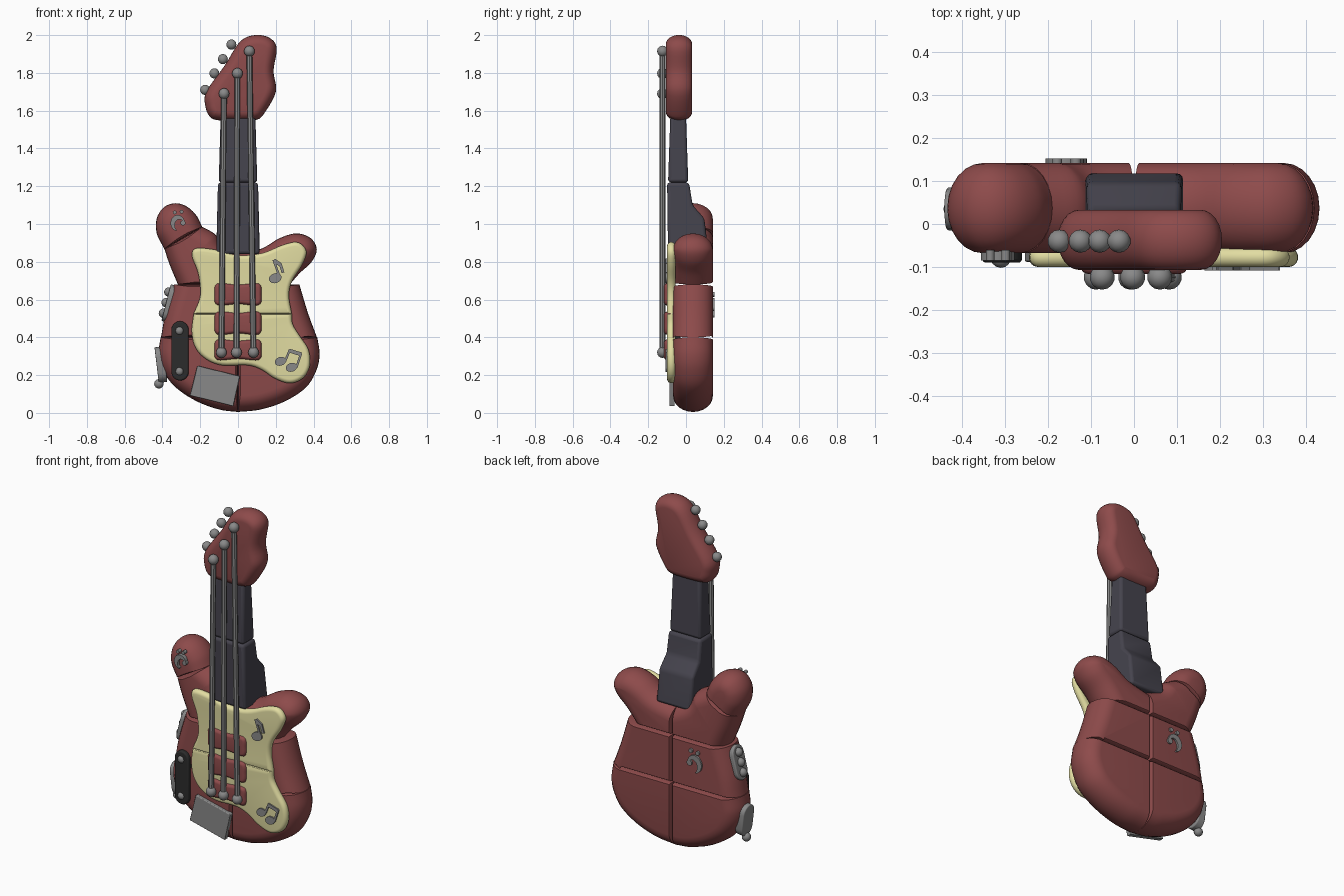
import bpy, bmesh
from math import sin, cos, pi, radians
from mathutils import Vector, Matrix

if "Cube" in bpy.data.objects:
    bpy.data.objects.remove(bpy.data.objects["Cube"])


def material(name, r, g, b):
    m = bpy.data.materials.new(name)
    m.diffuse_color = (r, g, b, 1)
    m.use_nodes = True
    m.node_tree.nodes["Principled BSDF"].inputs["Base Color"].default_value = m.diffuse_color
    return m


RED = material("red", 0.27, 0.07, 0.07)
CREAM = material("cream", 0.76, 0.72, 0.36)
CHARCOAL = material("charcoal", 0.06, 0.057, 0.075)
BLACK = material("black", 0.025, 0.025, 0.025)
METAL = material("metal", 0.25, 0.25, 0.25)


def finish(bm, name, mat, bevel=0, matrix=None):
    bmesh.ops.recalc_face_normals(bm, faces=bm.faces)
    me = bpy.data.meshes.new(name)
    bm.to_mesh(me)
    bm.free()
    if matrix:
        me.transform(matrix)
    me.materials.append(mat)
    ob = bpy.data.objects.new(name, me)
    bpy.context.collection.objects.link(ob)
    if bevel:
        mod = ob.modifiers.new("bevel", "BEVEL")
        mod.width, mod.segments = bevel, 3
    return ob


def smooth(pts, closed=False, n=5):
    """Catmull-Rom curve through the points."""
    p = [Vector(q) for q in pts]
    if len(p) < 3:
        return p
    p = [p[-1]] + p + p[:2] if closed else [2 * p[0] - p[1]] + p + [2 * p[-1] - p[-2]]
    out = []
    for a, b, c, d in zip(p, p[1:], p[2:], p[3:]):
        for i in range(n):
            t = i / n
            out.append(0.5 * (2 * b + (c - a) * t + (2 * a - 5 * b + 4 * c - d) * t * t
                              + (3 * b - a - 3 * c + d) * t ** 3))
    return out if closed else out + [p[-2]]


def pillow(name, chains, y0, y1, r, s, mat, closed=False):
    """Cushion solid: chains get a wide rounding r, straight seams between them a small one s."""
    pts, rad = [], []
    for ch in chains:
        c = smooth(ch, closed)
        pts += c
        rad += [r] * (len(c) - 1) + [r if closed else s]
    n = len(pts)
    area = sum(pts[i - 1].cross(pts[i]) for i in range(n))
    nrm = []
    for i in range(n):
        d = (pts[(i + 1) % n] - pts[i]).normalized()
        nrm.append(Vector((-d.y, d.x)) * (1 if area > 0 else -1))
    shift = []
    for i in range(n):
        a, b, da, db = nrm[i - 1], nrm[i], rad[i - 1], rad[i]
        det = a.cross(b)
        if da == db or abs(det) < 0.1:
            shift.append((a + b) * (da + db) / 2 / max(0.3, 1 + a.dot(b)))
        else:
            shift.append(Vector((da * b.y - db * a.y, a.x * db - b.x * da)) / det)
    bm = bmesh.new()
    rings = []
    for k in range(-6, 7):
        th = k * pi / 12
        y = (y0 + y1) / 2 + (y1 - y0) / 2 * sin(th)
        ring = []
        for p, v in zip(pts, shift):
            q = p + v * (1 - cos(th))
            ring.append(bm.verts.new((q.x, y, q.y)))
        rings.append(ring)
    for a, b in zip(rings, rings[1:]):
        for i in range(n):
            bm.faces.new((a[i - 1], a[i], b[i], b[i - 1]))
    bm.faces.new(rings[0])
    bm.faces.new(rings[-1])
    return finish(bm, name, mat)


def prism(name, pts, y0, y1, mat, bevel=0, matrix=None):
    bm = bmesh.new()
    f = bm.faces.new([bm.verts.new((x, y0, z)) for x, z in pts])
    ext = bmesh.ops.extrude_face_region(bm, geom=[f])["geom"]
    bmesh.ops.translate(bm, vec=(0, y1 - y0, 0), verts=[g for g in ext if isinstance(g, bmesh.types.BMVert)])
    return finish(bm, name, mat, bevel, matrix)


def ball(name, loc, r, mat=METAL, matrix=None):
    bm = bmesh.new()
    bmesh.ops.create_uvsphere(bm, u_segments=14, v_segments=8, radius=r, matrix=Matrix.Translation(loc))
    return finish(bm, name, mat, 0, matrix)


def ellipse(x, z, a, b, tilt=0.0, n=16):
    return [(x + a * cos(t) * cos(tilt) - b * sin(t) * sin(tilt), z + a * cos(t) * sin(tilt) + b * sin(t) * cos(tilt))
            for t in (2 * pi * i / n for i in range(n))]


def stadium(x, z, w, h, n=8):
    r = w / 2
    return [(x + r * cos(pi * i / n + q), z + (h / 2 - r) * (1 if q == 0 else -1) + r * sin(pi * i / n + q))
            for q in (0, pi) for i in range(n + 1)]


def bar(a, b, w):
    a, b = Vector(a), Vector(b)
    d = (b - a).normalized() * w / 2
    s = Vector((-d.y, d.x))
    return [a + s, a - s, b - s, b + s]


# Body: six cushions plus the horn tip
Y0, Y1, R, S = -0.068, 0.142, 0.083, 0.012
body = {
    "body_lower_left": [[(0, .005), (-.1, .018), (-.22, .062), (-.33, .135), (-.395, .22), (-.42, .31), (-.41, .4)],
                        [(0, .4)]],
    "body_lower_right": [[(0, .005), (.12, .018), (.25, .062), (.36, .135), (.415, .225), (.432, .31), (.42, .4)],
                         [(0, .4)]],
    "body_middle_left": [[(-.408, .4), (-.385, .52), (-.338, .68)], [(0, .68)], [(0, .4)]],
    "body_middle_right": [[(.418, .4), (.37, .53), (.325, .68)], [(0, .68)], [(0, .4)]],
    "body_upper_left": [[(-.39, .868), (-.36, .78), (-.318, .68)], [(0, .68)],
                        [(0, .84), (-.08, .885), (-.12, .945), (-.19, .985)]],
    "body_upper_right": [[(.275, .68), (.325, .738), (.39, .80), (.417, .866), (.385, .925), (.31, .95), (.22, .925),
                          (.125, .87), (0, .84)], [(0, .68)]],
    "horn_tip": [[(-.19, .985), (-.22, 1.045), (-.27, 1.092), (-.33, 1.11), (-.39, 1.09), (-.43, 1.03), (-.43, .95),
                  (-.39, .868)]],
}
for name, chains in body.items():
    pillow(name, chains, Y0, Y1, R, S, RED)

# Headstock
pillow("headstock", [[(-.11, 1.55), (0, 1.545), (.09, 1.55), (.135, 1.58), (.2, 1.70), (.188, 1.81), (.205, 1.93),
                      (.168, 1.985), (.09, 2.0), (.01, 1.965), (-.07, 1.84), (-.168, 1.70), (-.172, 1.62),
                      (-.15, 1.57)]], -0.107, 0.033, 0.05, 0, RED, True)

# Pickguard in two halves
pillow("pickguard_upper", [[(-.235, .525), (-.2, .62), (-.21, .735), (-.243, .83), (-.22, .872), (-.11, .862), (0, .835),
                            (.125, .845), (.245, .892), (.32, .902), (.362, .855), (.34, .785), (.285, .695),
                            (.27, .62), (.285, .525)]], -0.1, -0.055, 0.022, 0.005, CREAM)
pillow("pickguard_lower", [[(-.235, .525), (-.245, .43), (-.225, .345), (-.17, .285), (-.085, .252), (.05, .252),
                            (.125, .228), (.195, .182), (.275, .157), (.345, .185), (.38, .25), (.373, .335),
                            (.325, .41), (.29, .47), (.285, .525)]], -0.1, -0.055, 0.022, 0.005, CREAM)

# Neck sections from (y, z, half width) side profiles
for name, prof in (("neck_lower", [(-.095, .84, .115), (-.1, 1.22, .106), (.016, 1.22, .106), (.035, 1.10, .109),
                                   (.097, 1.03, .111), (.12, .84, .115)]),
                   ("neck_upper", [(-.095, 1.22, .102), (-.083, 1.57, .092), (.0, 1.57, .092), (.012, 1.22, .102)])):
    bm = bmesh.new()
    sides = [[bm.verts.new((k * w, y, z)) for y, z, w in prof] for k in (-1, 1)]
    for sd in sides:
        bm.faces.new(sd)
    for i in range(len(prof)):
        bm.faces.new((sides[0][i - 1], sides[0][i], sides[1][i], sides[1][i - 1]))
    finish(bm, name, CHARCOAL, 0.016)

# Pickups and bridge
for i, (z0, z1) in enumerate(((.57, .685), (.415, .535), (.28, .388))):
    zm = (z0 + z1) / 2
    pillow(f"pickup_{i + 1}", [[(-.11, z0), (0, z0 + .006), (.11, z0), (.125, zm), (.11, z1), (0, z1 - .006),
                                (-.11, z1), (-.125, zm)]], -0.116, -0.07, 0.018, 0, RED, True)

# Strings with end balls
for i, (xb, xt, zt) in enumerate(((-.088, -.074, 1.69), (-.008, -.003, 1.797), (.082, .06, 1.915))):
    a, b = Vector((xb, -.124, .32)), Vector((xt, -.124, zt))
    bm = bmesh.new()
    m = Matrix.Translation((a + b) / 2) @ (b - a).to_track_quat("Z", "Y").to_matrix().to_4x4()
    bmesh.ops.create_cone(bm, cap_ends=True, segments=8, radius1=.015, radius2=.015, depth=(b - a).length, matrix=m)
    finish(bm, f"string_{i + 1}", METAL)
    ball(f"string_end_low_{i + 1}", a, .029)
    ball(f"string_end_high_{i + 1}", b, .029)

# Tuning pegs
for i, (x, z) in enumerate(((-.035, 1.95), (-.08, 1.873), (-.125, 1.797), (-.174, 1.71))):
    ball(f"tuning_peg_{i + 1}", (x, -.04, z), .027)

# Front switch plate and tilted metal plate
prism("switch_plate", stadium(-.307, .328, .092, .315), -.09, -.03, BLACK, .008)
for z in (.435, .22):
    ball("switch_knob", (-.31, -.078, z), .024)
prism("corner_plate", [(-.215, .25), (.01, .195), (-.025, .035), (-.255, .092)], -.088, -.06, METAL, .004)

# Side control plates, built facing front and turned to the left side
for name, loc, tilt, w, h, knobs in (("control_plate", (-.365, .035, .58), .25, .1, .2, (.058, 0, -.058)),
                                     ("jack_plate", (-.415, .035, .255), -.12, .1, .19, (-.1,))):
    m = Matrix.Translation(loc) @ Matrix.Rotation(tilt, 4, "Y") @ Matrix.Rotation(-pi / 2, 4, "Z")
    prism(name, stadium(0, 0, w, h), -.016, .03, METAL, .006, m)
    for k in knobs:
        ball(name + "_knob", (0, -.016, k), .025, METAL, m)

# Music note inlays on the pickguard
F0, F1 = -.108, -.09
prism("note_head", ellipse(.197, .713, .034, .026, .3), F0, F1, METAL)
for w, a, b in ((.012, (.222, .715), (.188, .81)), (.02, (.19, .808), (.224, .785)), (.015, (.224, .79), (.238, .742)),
                (.012, (.25, .275), (.275, .335)), (.012, (.309, .24), (.334, .315)), (.02, (.27, .33), (.335, .31))):
    prism("note_stem", bar(a, b, w), F0, F1, METAL)
for x, z in ((.225, .273), (.283, .241)):
    prism("note_pair_head", ellipse(x, z, .031, .023, .3), F0, F1, METAL)

# Curl ornaments on the horn and on the back
for name, cx, cz, k, y0, y1 in (("horn_curl", -.315, 1.0, .9, -.085, -.06), ("back_curl", -.155, .55, 1.1, .13, .152)):
    inner, outer = [], []
    for i in range(15):
        t, w = radians(15 + 235 * i / 14), .003 + .012 * sin(pi * i / 14)
        inner.append((cx + k * (.034 - w) * cos(t), cz + k * (.04 - w) * sin(t)))
        outer.append((cx + k * (.034 + w) * cos(t), cz + k * (.04 + w) * sin(t)))
    prism(name, inner + outer[::-1], y0, y1, METAL)
    for dx, dz, r in ((.026, .006, .015), (-.022, .068, .011), (.018, .072, .011)):
        prism(name + "_dot", ellipse(cx + k * dx, cz + k * dz, k * r, k * r), y0, y1, METAL)

# Smooth shading with sharp edges kept
bpy.ops.object.select_all(action="SELECT")
bpy.context.view_layer.objects.active = bpy.context.selected_objects[0]
bpy.ops.object.shade_smooth_by_angle(angle=radians(40))
